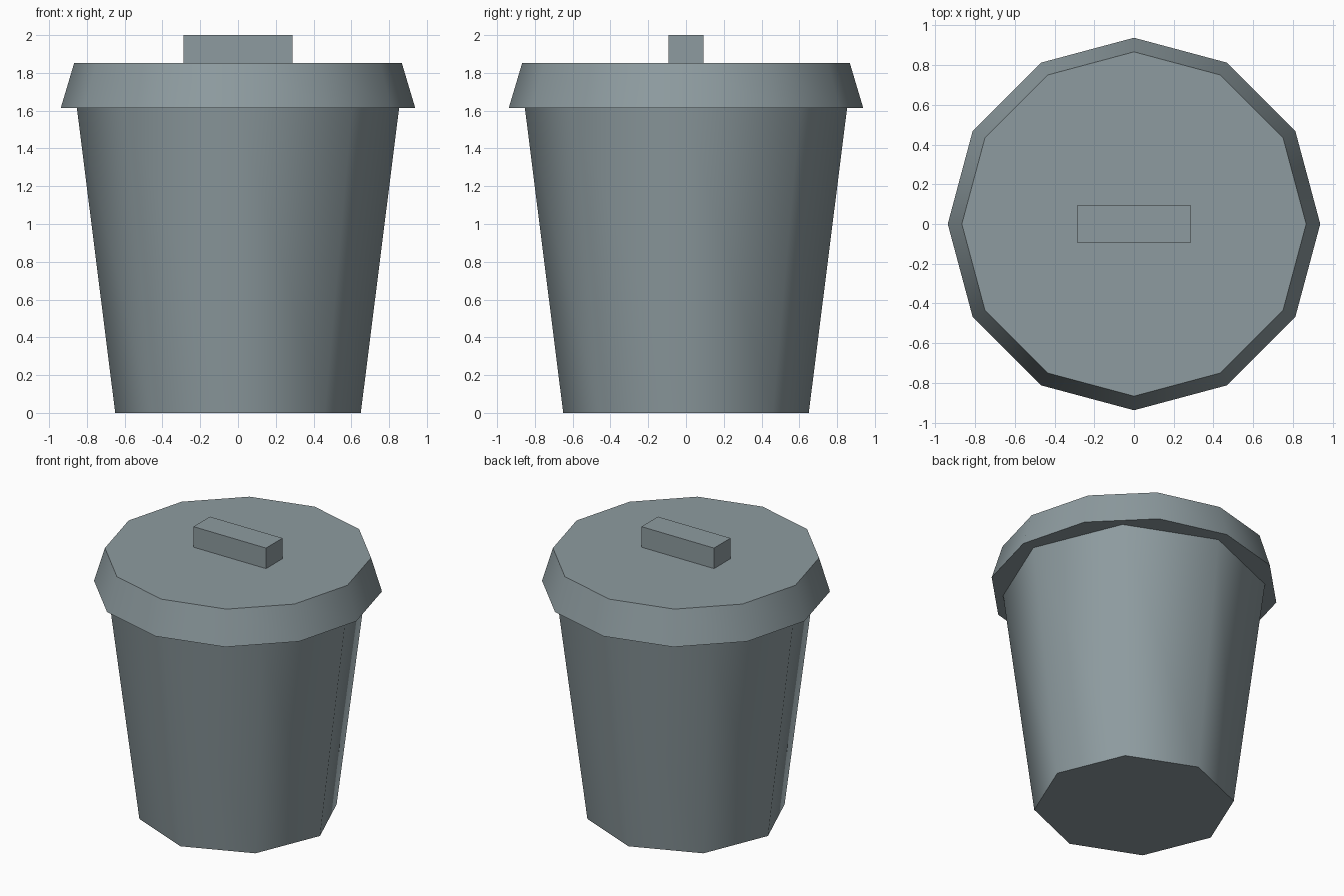
import bpy, math

if "Cube" in bpy.data.objects:
    bpy.data.objects.remove(bpy.data.objects["Cube"])

# single grey-blue metal colour
metal = bpy.data.materials.new("grey_metal")
metal.diffuse_color = (0.27, 0.33, 0.35, 1)
metal.use_nodes = True
metal.node_tree.nodes["Principled BSDF"].inputs["Base Color"].default_value = metal.diffuse_color


def tapered(name, sides, r_bottom, r_top, z0, z1):
    # vertices lie on the x and y axes
    bpy.ops.mesh.primitive_cone_add(vertices=sides, radius1=r_bottom, radius2=r_top,
                                    depth=z1 - z0, location=(0, 0, (z0 + z1) / 2))
    ob = bpy.context.object
    ob.name = name
    ob.data.materials.append(metal)
    bpy.ops.object.shade_smooth_by_angle(angle=math.radians(55))
    return ob


# eight-sided bin body
tapered("bin_body", 8, 0.65, 0.853, 0.0, 1.615)

# twelve-sided overhanging lid
tapered("lid", 12, 0.938, 0.867, 1.615, 1.853)

# lid handle
bpy.ops.mesh.primitive_cube_add(size=1, location=(0, 0, 1.925))
handle = bpy.context.object
handle.name = "lid_handle"
handle.scale = (0.575, 0.187, 0.15)
handle.data.materials.append(metal)
